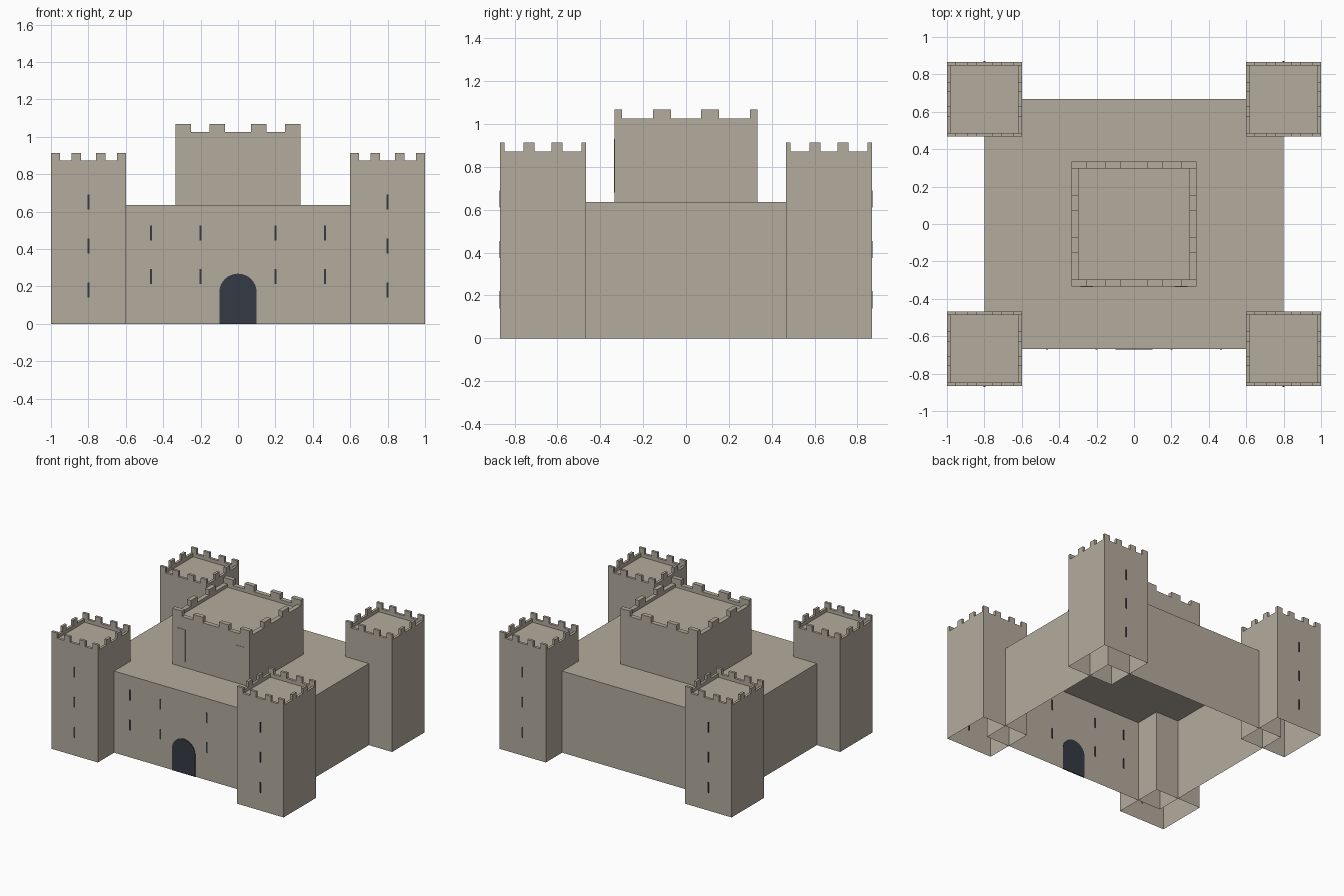
import bpy, bmesh, math

if "Cube" in bpy.data.objects:
    bpy.data.objects.remove(bpy.data.objects["Cube"])


def material(name, rgb):
    m = bpy.data.materials.new(name)
    m.diffuse_color = (*rgb, 1)
    m.use_nodes = True
    m.node_tree.nodes["Principled BSDF"].inputs["Base Color"].default_value = m.diffuse_color
    return m


STONE = material("stone", (0.456, 0.407, 0.337))
DARK = material("dark_opening", (0.036, 0.042, 0.056))


def finish(name, bm, mat):
    mesh = bpy.data.meshes.new(name)
    bm.to_mesh(mesh)
    bm.free()
    mesh.materials.append(mat)
    obj = bpy.data.objects.new(name, mesh)
    bpy.context.collection.objects.link(obj)
    return obj


def add_box(bm, x0, x1, y0, y1, z0, z1):
    v = [bm.verts.new((x, y, z)) for z in (z0, z1)
         for x, y in ((x0, y0), (x1, y0), (x1, y1), (x0, y1))]
    for f in ((3, 2, 1, 0), (4, 5, 6, 7), (0, 1, 5, 4),
              (1, 2, 6, 5), (2, 3, 7, 6), (3, 0, 4, 7)):
        bm.faces.new([v[i] for i in f])


def shell(name, cx, cy, rings):
    """Stacked rectangular rings (half x, half y, z), open below, capped by the last ring."""
    bm = bmesh.new()
    prev = None
    for hx, hy, z in rings:
        ring = [bm.verts.new((cx + sx * hx, cy + sy * hy, z))
                for sx, sy in ((-1, -1), (1, -1), (1, 1), (-1, 1))]
        if prev:
            for i in range(4):
                j = (i + 1) % 4
                bm.faces.new((prev[i], prev[j], ring[j], ring[i]))
        prev = ring
    bm.faces.new(prev)
    return finish(name, bm, STONE)


def battlements(name, cx, cy, half, thick, corner, inner, outer, z0, z1):
    """Four merlons on the front and back rims, two on each side rim."""
    bm = bmesh.new()
    spans = ((-half, -half + corner), (-outer, -inner), (inner, outer), (half - corner, half))
    for s in (-1, 1):
        lo, hi = sorted((s * half, s * (half - thick)))
        for a, b in spans:
            add_box(bm, cx + a, cx + b, cy + lo, cy + hi, z0, z1)
        for a, b in spans[1:3]:
            add_box(bm, cx + lo, cx + hi, cy + a, cy + b, z0, z1)
    return finish(name, bm, STONE)


def slits(name, xs, zs, y, mat, half_w, height, depth):
    bm = bmesh.new()
    for x in xs:
        for z in zs:
            add_box(bm, x - half_w, x + half_w, y - depth, y + depth, z, z + height)
    return finish(name, bm, mat)


# Main block
shell("main_walls", 0, 0, [(0.8, 0.667, 0), (0.8, 0.667, 0.635)])

# Central keep with a recessed roof
shell("keep", 0, 0, [(0.333, 0.333, 0.635), (0.333, 0.333, 1.025),
                     (0.298, 0.298, 1.025), (0.298, 0.298, 1.0)])
battlements("keep_battlements", 0, 0, 0.333, 0.035, 0.083, 0.07, 0.153, 1.025, 1.068)
slits("keep_wall_panels", (-0.253, 0.253), (0.68,), -0.333, STONE, 0.033, 0.25, 0.003)

# Corner towers, with arrow slits on the outward front or back face
for sx, side in ((-1, "left"), (1, "right")):
    for sy, end in ((-1, "front"), (1, "back")):
        cx, cy = sx * 0.8, sy * 0.667
        label = f"{end}_{side}_tower"
        shell(label, cx, cy, [(0.2, 0.2, 0), (0.2, 0.2, 0.872),
                              (0.18, 0.18, 0.872), (0.18, 0.18, 0.845)])
        battlements(label + "_battlements", cx, cy, 0.2, 0.02, 0.048,
                    0.04, 0.091, 0.872, 0.914)
        slits(label + "_slits", (cx,), (0.14, 0.375, 0.61), sy * 0.867,
              DARK, 0.005, 0.08, 0.004)

# Arrow slits in the front wall
slits("front_wall_slits", (-0.465, -0.2, 0.2, 0.465), (0.212, 0.445), -0.667,
      DARK, 0.005, 0.08, 0.004)

# Arched gate
bm = bmesh.new()
outline = [(-0.1, 0), (0.1, 0)]
outline += [(0.1 * math.cos(math.pi * i / 16), 0.168 + 0.1 * math.sin(math.pi * i / 16))
            for i in range(17)]
face = bm.faces.new([bm.verts.new((x, -0.671, z)) for x, z in outline])
ext = bmesh.ops.extrude_face_region(bm, geom=[face], use_keep_orig=True)
bmesh.ops.translate(bm, vec=(0, 0.008, 0),
                    verts=[g for g in ext["geom"] if isinstance(g, bmesh.types.BMVert)])
bmesh.ops.recalc_face_normals(bm, faces=bm.faces)
finish("gate", bm, DARK)
